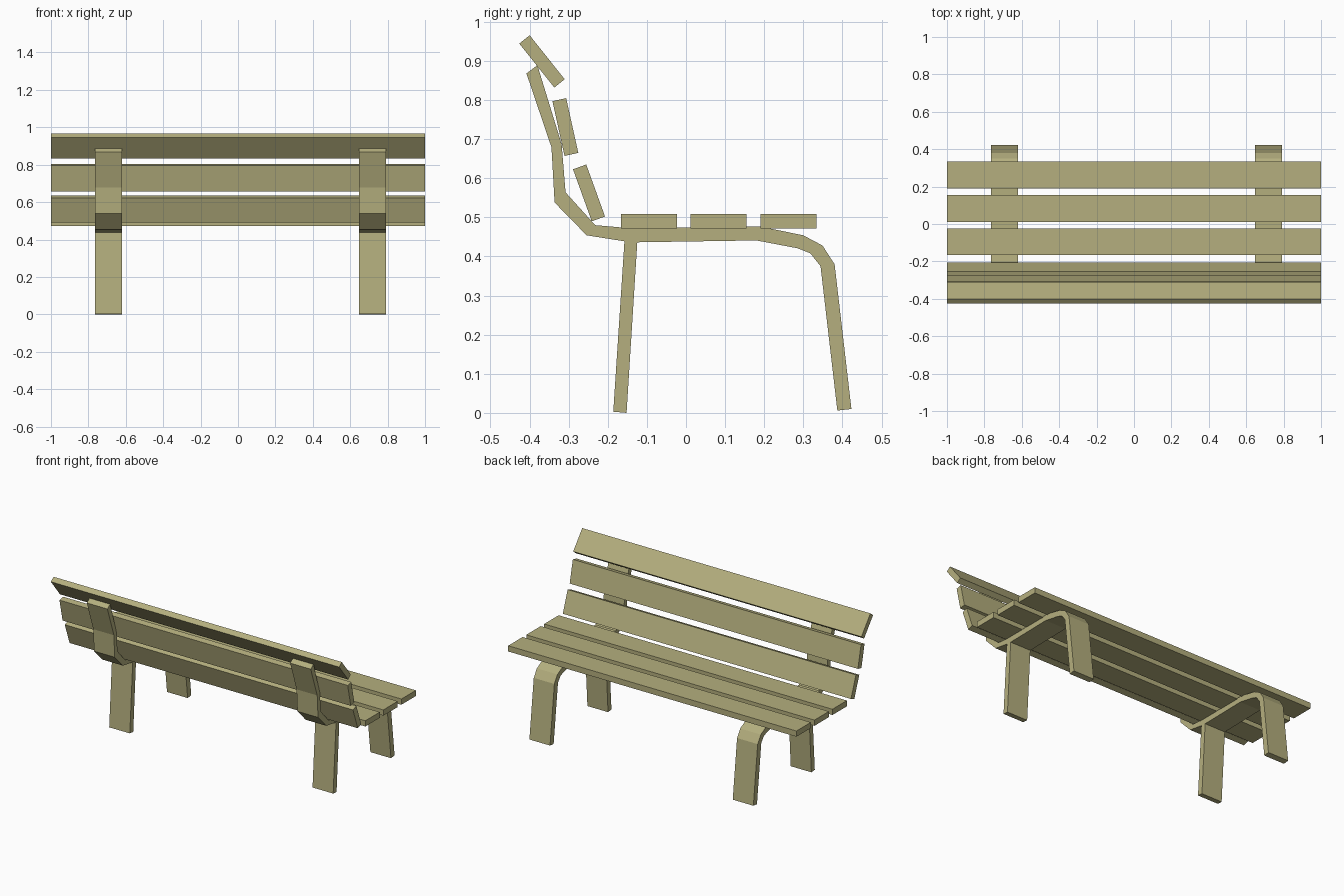
import bpy, bmesh, math

if "Cube" in bpy.data.objects:
    bpy.data.objects.remove(bpy.data.objects["Cube"])

wood = bpy.data.materials.new("olive_wood")
wood.diffuse_color = (0.46, 0.43, 0.21, 1)
wood.use_nodes = True
wood.node_tree.nodes["Principled BSDF"].inputs["Base Color"].default_value = wood.diffuse_color


def finish(name, bm):
    bmesh.ops.recalc_face_normals(bm, faces=bm.faces)
    mesh = bpy.data.meshes.new(name)
    bm.to_mesh(mesh)
    bm.free()
    mesh.materials.append(wood)
    obj = bpy.data.objects.new(name, mesh)
    bpy.context.collection.objects.link(obj)
    return obj


def slat(name, start, end, thickness=0.036):
    """Full-length board whose cross-section runs from start to end in (y, z)."""
    dy, dz = end[0] - start[0], end[1] - start[1]
    bm = bmesh.new()
    bmesh.ops.create_cube(bm, size=1)
    bmesh.ops.scale(bm, vec=(2, math.hypot(dy, dz), thickness), verts=bm.verts)
    obj = finish(name, bm)
    obj.location = (0, (start[0] + end[0]) / 2, (start[1] + end[1]) / 2)
    obj.rotation_euler.x = math.atan2(dz, dy)


def strip(name, under, over, x, width=0.143):
    """Bent flat bar: side profile between two (y, z) paths, given width in x."""
    bm = bmesh.new()
    rings = []
    for a, b in zip(under, over):
        h = width / 2
        rings.append([bm.verts.new(p) for p in (
            (x - h, *a), (x + h, *a), (x + h, *b), (x - h, *b))])
    for r, s in zip(rings, rings[1:]):
        for i in range(4):
            j = (i + 1) % 4
            bm.faces.new((r[i], r[j], s[j], s[i]))
    bm.faces.new(rings[0])
    bm.faces.new(rings[-1])
    finish(name, bm)


# Seat boards
for i, y in enumerate((-0.166, 0.012, 0.191)):
    slat(f"seat_slat_{i + 1}", (y, 0.490), (y + 0.143, 0.490))

# Backrest boards, bottom to top
slat("back_slat_lower", (-0.224, 0.496), (-0.272, 0.629))
slat("back_slat_middle", (-0.293, 0.661), (-0.324, 0.801))
slat("back_slat_top", (-0.3235, 0.8425), (-0.413, 0.955), 0.034)

# Bent frames (back support, seat rail and one leg) plus the straight leg
frame_under = [(-0.408, 0.868), (-0.344, 0.679), (-0.336, 0.538), (-0.254, 0.454),
               (-0.14, 0.436), (0.18, 0.441), (0.285, 0.421), (0.318, 0.408),
               (0.344, 0.375), (0.387, 0.006)]
frame_over = [(-0.380, 0.889), (-0.318, 0.687), (-0.308, 0.564), (-0.232, 0.480),
              (-0.14, 0.472), (0.188, 0.477), (0.300, 0.454), (0.349, 0.428),
              (0.380, 0.380), (0.423, 0.010)]
for side, x in (("left", -0.692), ("right", 0.719)):
    strip(f"bent_frame_{side}", frame_under, frame_over, x)
    strip(f"straight_leg_{side}", [(-0.186, 0.003), (-0.157, 0.445)],
          [(-0.152, 0.0), (-0.124, 0.445)], x)
